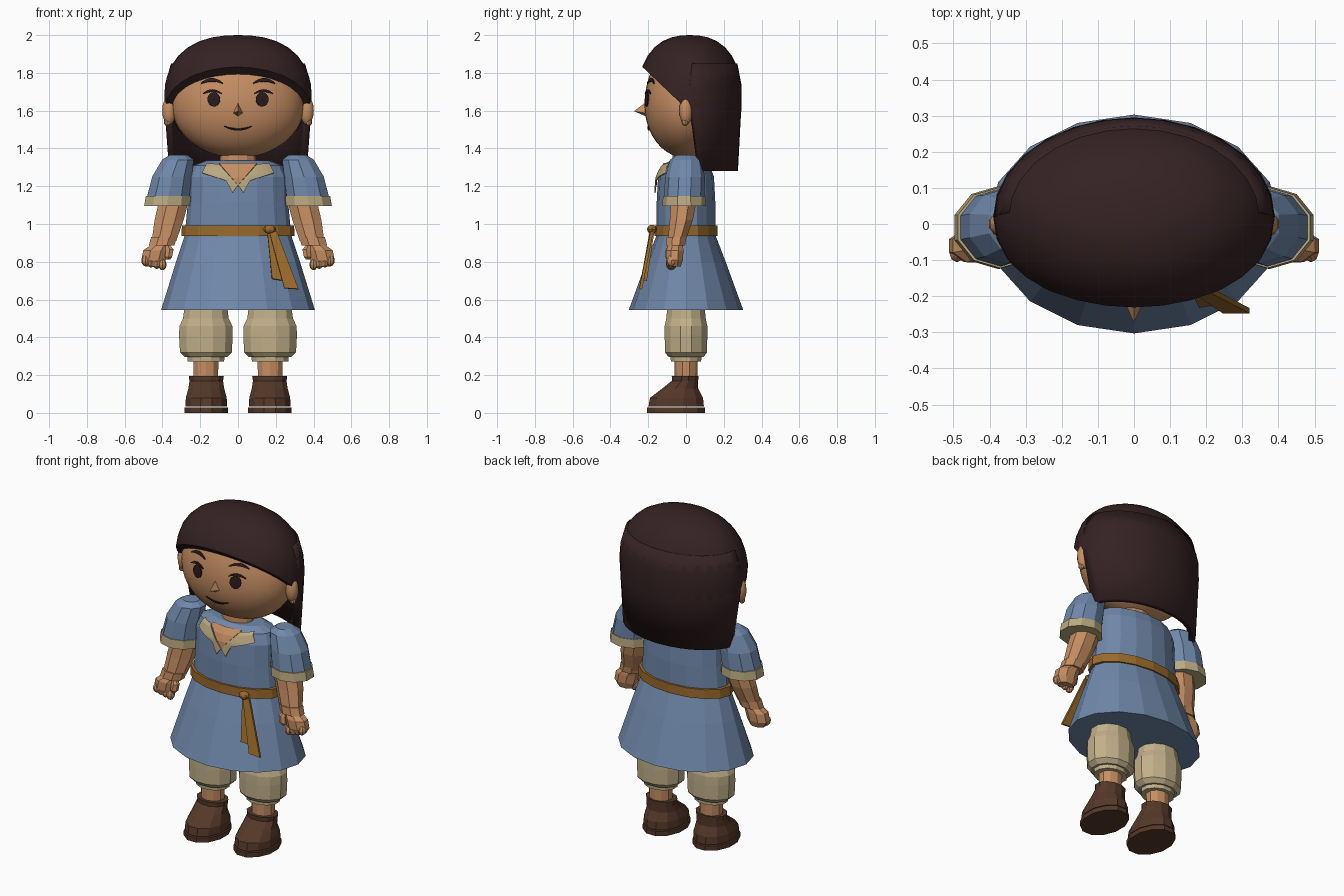
import bpy, bmesh, math
from mathutils import Vector

if "Cube" in bpy.data.objects:
    bpy.data.objects.remove(bpy.data.objects["Cube"])


def colour(name, hexa):
    m = bpy.data.materials.new(name)
    c = [int(hexa[i:i + 2], 16) / 255 for i in (0, 2, 4)]
    m.diffuse_color = [((v + 0.055) / 1.055) ** 2.4 for v in c] + [1]
    m.use_nodes = True
    m.node_tree.nodes["Principled BSDF"].inputs["Base Color"].default_value = m.diffuse_color
    return m


SKIN = colour("skin", "C68E63")
HAIR = colour("dark_hair", "352224")
BLUE = colour("blue_cloth", "7088AA")
LINEN = colour("linen", "C2B08A")
TRIM = colour("tan_trim", "BBAA82")
BELT = colour("ochre_belt", "9A6B2C")
BOOT = colour("brown_leather", "553829")
INK = colour("dark_features", "2A1A1C")


def finish(name, bm, mat, smooth=None, thick=0, offset=-1):
    bmesh.ops.recalc_face_normals(bm, faces=bm.faces)
    me = bpy.data.meshes.new(name)
    bm.to_mesh(me)
    bm.free()
    ob = bpy.data.objects.new(name, me)
    bpy.context.collection.objects.link(ob)
    me.materials.append(mat)
    if thick:
        s = ob.modifiers.new("thickness", 'SOLIDIFY')
        s.thickness, s.offset = thick, offset
    if smooth:
        bpy.ops.object.select_all(action='DESELECT')
        ob.select_set(True)
        bpy.context.view_layer.objects.active = ob
        bpy.ops.object.shade_smooth_by_angle(angle=math.radians(smooth))
    return ob


def grid_faces(bm, rows, closed=False):
    """Bridge rows of points into quads."""
    vs = [[bm.verts.new(p) for p in r] for r in rows]
    for a, b in zip(vs, vs[1:]):
        n = len(a)
        for i in range(n if closed else n - 1):
            j = (i + 1) % n
            bm.faces.new((a[i], a[j], b[j], b[i]))
    return vs


def loft(name, sections, sides, mat, turn=0.0, smooth=None):
    """Stack of horizontal ellipses: (z, centre x, centre y, rx, ry)."""
    bm = bmesh.new()
    rows = []
    for z, cx, cy, rx, ry in sections:
        angs = [2 * math.pi * (i + turn) / sides for i in range(sides)]
        rows.append([(cx + rx * math.cos(a), cy + ry * math.sin(a), z) for a in angs])
    vs = grid_faces(bm, rows, True)
    bm.faces.new(vs[0])
    bm.faces.new(vs[-1])
    return finish(name, bm, mat, smooth)


def blob(name, centre, size, mat, u=8, v=6, smooth=None):
    bm = bmesh.new()
    bmesh.ops.create_uvsphere(bm, u_segments=u, v_segments=v, radius=1)
    for w in bm.verts:
        w.co = Vector(c + k * s for c, k, s in zip(centre, w.co, size))
    return finish(name, bm, mat, smooth)


def decal(name, rows, mat, surface, lift=0.004):
    """Thin plate of (x, z) rows laid on the front of a surface."""
    bm = bmesh.new()
    grid_faces(bm, [[(x, surface(x, z) - lift, z) for x, z in r] for r in rows])
    return finish(name, bm, mat, thick=0.006, offset=0)


def mixed(a, b, n):
    return [tuple(p + (q - p) * i / n for p, q in zip(a, b)) for i in range(n + 1)]


def arc_rows(x0, x1, z, rise, width, n=10):
    """Tapered arched ribbon for brows, lashes and mouth."""
    top, low = [], []
    for i in range(n + 1):
        t = i / n
        k = 4 * t * (1 - t)
        w = width * (0.3 + 0.7 * k)
        x, zz = x0 + (x1 - x0) * t, z + rise * k
        top.append((x, zz + w))
        low.append((x, zz - w))
    return [top, low]


# Head: ellipsoid with a taller crown
def head_rz(dz):
    return 0.33 if dz > 0 else 0.28


def face_y(x, z):
    q = 1 - (x / 0.35) ** 2 - ((z - 1.63) / head_rz(z - 1.63)) ** 2
    return -0.22 * math.sqrt(max(q, 0))


bm = bmesh.new()
bmesh.ops.create_uvsphere(bm, u_segments=32, v_segments=20, radius=1)
for v in bm.verts:
    v.co = Vector((v.co.x * 0.35, v.co.y * 0.22, 1.63 + v.co.z * head_rz(v.co.z)))
finish("head", bm, SKIN, 60)
loft("neck", [(1.27, 0, 0, .10, .075), (1.42, 0, 0, .09, .07)], 12, SKIN)

# Nose: small faceted wedge
bm = bmesh.new()
base = [bm.verts.new(p) for p in ((-.032, -.20, 1.585), (0, -.20, 1.565), (.032, -.20, 1.585), (0, -.20, 1.655))]
tip = bm.verts.new((0, -.275, 1.597))
for i in range(4):
    bm.faces.new((base[i], base[(i + 1) % 4], tip))
bm.faces.new(base)
finish("nose", bm, SKIN)

# Painted face
for s, side in ((-1, "left"), (1, "right")):
    eye = [[(s * .128 + .033 * r * math.cos(a * math.pi / 10), 1.66 + .038 * r * math.sin(a * math.pi / 10))
            for a in range(21)] for r in (0.02, .5, 1)]
    decal(side + "_eye", eye, INK, face_y, .005)
    decal(side + "_lash", arc_rows(s * .085, s * .185, 1.69, .016, .007), INK, face_y, .006)
    decal(side + "_brow", arc_rows(s * .08, s * .195, 1.745, .018, .009), INK, face_y)
    blob(side + "_ear", (s * .365, 0, 1.60), (.038, .036, .075), SKIN, 10, 8, 40)
    blob(side + "_ear_lobe", (s * .375, -.005, 1.54), (.018, .018, .022), SKIN)
decal("mouth", arc_rows(-.075, .075, 1.518, -.018, .005), INK, face_y)

# Hair cap: squarish dome sliced by a slanted plane
bm = bmesh.new()
bmesh.ops.create_uvsphere(bm, u_segments=28, v_segments=18, radius=1)
P = 2.4
for v in bm.verts:
    r = math.hypot(v.co.x, v.co.y)
    f = (r ** P + abs(v.co.z) ** P) ** (-1 / P)
    v.co = Vector((v.co.x * f * .39, .02 + v.co.y * f * .275, 1.66 + v.co.z * f * .34))
cut = bmesh.ops.bisect_plane(bm, geom=bm.verts[:] + bm.edges[:] + bm.faces[:], plane_co=(0, -.24, 1.84),
                             plane_no=(0, .95, 1), clear_inner=True)
bmesh.ops.holes_fill(bm, edges=[e for e in bm.edges if e.is_boundary], sides=0)
finish("hair_cap", bm, HAIR, 35)

# Long hair hanging round the back
bm = bmesh.new()
rows = []
for z, rx, ry, a0 in ((1.85, .355, .252, .05), (1.74, .386, .273, 0), (1.6, .388, .272, .03), (1.28, .372, .255, .2)):
    rows.append([(rx * math.cos(a), .02 + ry * math.sin(a), z)
                 for a in (a0 + (math.pi - 2 * a0) * i / 16 for i in range(17))])
grid_faces(bm, rows)
ob = finish("hair_back", bm, HAIR, 35, .035)

# Tunic body and flared skirt
TORSO = [(1.335, .17, .085), (1.31, .235, .125), (1.25, .262, .148), (1.12, .265, .155), (.96, .28, .155)]
loft("tunic_body", [(z, 0, 0, rx, ry) for z, rx, ry in TORSO], 16, BLUE)
loft("tunic_skirt", [(.97, 0, 0, .28, .155), (.93, 0, 0, .285, .16), (.80, 0, 0, .328, .21), (.545, 0, 0, .407, .303)], 16, BLUE)


def chest_y(x, z):
    z = min(z, 1.334)
    for (z1, a1, b1), (z0, a0, b0) in zip(TORSO, TORSO[1:]):
        if z >= z0:
            t = (z - z0) / (z1 - z0)
            rx, ry = a0 + (a1 - a0) * t, b0 + (b1 - b0) * t
            return -ry * math.sqrt(max(1 - (x / rx) ** 2, 0.05))
    return -.155


# V collar with bare skin inside it
outer = mixed((.19, 1.27), (.065, 1.23), 5) + mixed((.06, 1.225), (.03, 1.165), 3) + [(0, 1.165)]
inner = mixed((.165, 1.32), (.10, 1.315), 3) + mixed((.09, 1.305), (0, 1.205), 5)
for s, side in ((-1, "left"), (1, "right")):
    rows = [[(s * x, z) for x, z in mixed(o, i, 4)] for o, i in zip(outer, inner)]
    decal(side + "_collar", rows, TRIM, chest_y, .012)
decal("neckline", [[(-.1 * t, 1.205 + .115 * t), (0, 1.205 + .115 * t), (.1 * t, 1.205 + .115 * t)]
                   for t in (.02, .35, .7, 1)], SKIN, chest_y, .007)

# Belt, knot and two loose ends
loft("belt", [(.937, 0, 0, .30, .167), (.992, 0, 0, .297, .167)], 16, BELT)
blob("belt_knot", (.168, -.18, .972), (.034, .026, .024), BELT)
for name, pts in (("short_belt_end", ((.155, -.175, .96), (.195, -.175, .96), (.24, -.215, .70), (.18, -.225, .71))),
                  ("long_belt_end", ((.165, -.185, .96), (.205, -.18, .96), (.32, -.24, .655), (.245, -.24, .66)))):
    bm = bmesh.new()
    bm.faces.new([bm.verts.new(p) for p in pts])
    finish(name, bm, BELT, thick=.015, offset=0)

# Arms and legs, both sides
for s, side in ((-1, "left_"), (1, "right_")):
    def part(name, secs, sides, mat, turn=.5):
        loft(side + name, [(z, s * x, y, rx, ry) for z, x, y, rx, ry in secs], sides, mat, turn)

    part("sleeve", [(1.365, .315, 0, .05, .05), (1.34, .318, 0, .088, .085), (1.25, .35, -.005, .11, .105),
                    (1.14, .37, -.01, .118, .108)], 10, BLUE)
    part("sleeve_cuff", [(1.148, .37, -.01, .124, .112), (1.095, .375, -.01, .128, .115)], 10, TRIM)
    part("forearm", [(1.14, .335, -.01, .085, .075), (1.02, .365, -.025, .083, .066), (.91, .392, -.05, .07, .05)], 8, SKIN)
    part("wrist", [(.93, .392, -.05, .074, .056), (.885, .405, -.055, .073, .054)], 8, SKIN)
    part("hand", [(.89, .41, -.055, .055, .042), (.86, .435, -.06, .072, .05), (.81, .447, -.06, .07, .048),
                  (.775, .445, -.06, .05, .035)], 8, SKIN)
    for i in range(4):
        blob(side + "finger_%d" % (i + 1), (s * (.40 + .03 * i), -.078, .785 + .007 * i), (.022, .028, .03), SKIN)
    part("thumb", [(.885, .37, -.08, .015, .015), (.865, .362, -.085, .024, .022), (.825, .368, -.088, .022, .022),
                   (.812, .37, -.088, .012, .012)], 6, SKIN)

    part("trouser_leg", [(.58, .17, 0, .115, .10), (.50, .17, 0, .125, .108), (.46, .17, 0, .145, .117),
                         (.41, .17, 0, .147, .117), (.32, .17, 0, .142, .115), (.295, .17, 0, .115, .095)], 12, LINEN)
    part("trouser_cuff", [(.30, .17, 0, .102, .085), (.272, .17, 0, .10, .083)], 12, LINEN)
    part("ankle", [(.30, .17, 0, .07, .062), (.18, .17, 0, .068, .06)], 10, SKIN)
    part("boot", [(.195, .168, -.005, .096, .073), (.17, .168, -.005, .092, .072), (.13, .168, -.03, .098, .098),
                  (.08, .168, -.05, .112, .145), (.034, .168, -.052, .114, .152)], 12, BOOT)
    part("boot_sole", [(.028, .168, -.053, .118, .158), (0, .168, -.053, .118, .158)], 12, BOOT)
